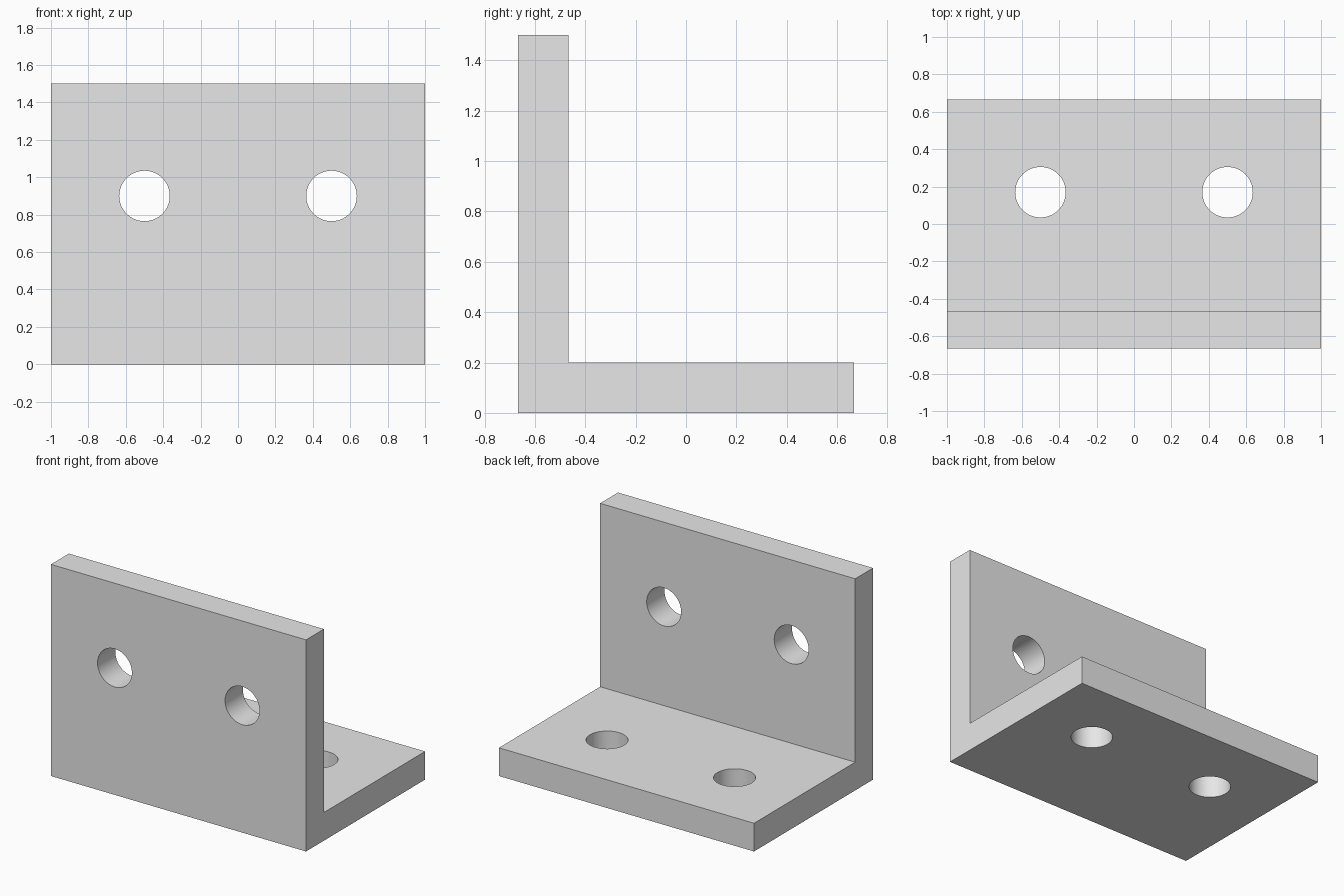
import bpy
import bmesh
import math
from mathutils import Matrix

if "Cube" in bpy.data.objects:
    bpy.data.objects.remove(bpy.data.objects["Cube"], do_unlink=True)

WIDTH, DEPTH, HEIGHT, THICK = 2.0, 1.333, 1.5, 0.2
HOLE_RADIUS, HOLE_X = 0.135, 0.5
FRONT, BACK = -DEPTH / 2, DEPTH / 2

grey = bpy.data.materials.new("light_grey")
grey.use_nodes = True
colour = (0.8, 0.8, 0.8, 1)
grey.diffuse_color = colour
grey.node_tree.nodes["Principled BSDF"].inputs["Base Color"].default_value = colour


def make_object(name, bm):
    bmesh.ops.recalc_face_normals(bm, faces=bm.faces)
    mesh = bpy.data.meshes.new(name)
    bm.to_mesh(mesh)
    bm.free()
    mesh.materials.append(grey)
    obj = bpy.data.objects.new(name, mesh)
    bpy.context.collection.objects.link(obj)
    return obj


# L-shaped bracket: side profile extruded across the width
bm = bmesh.new()
profile = [(FRONT, 0), (BACK, 0), (BACK, THICK), (FRONT + THICK, THICK),
           (FRONT + THICK, HEIGHT), (FRONT, HEIGHT)]
face = bm.faces.new([bm.verts.new((-WIDTH / 2, y, z)) for y, z in profile])
side = bmesh.ops.extrude_face_region(bm, geom=[face])["geom"]
bmesh.ops.translate(bm, vec=(WIDTH, 0, 0),
                    verts=[v for v in side if isinstance(v, bmesh.types.BMVert)])
bracket = make_object("angle_bracket", bm)

# Bolt hole cutters: two through the upright, two through the base
bm = bmesh.new()
upright = Matrix.Translation((0, FRONT + THICK / 2, 0.9)) @ Matrix.Rotation(math.pi / 2, 4, "X")
base = Matrix.Translation((0, 0.17, THICK / 2))
for x in (-HOLE_X, HOLE_X):
    for placing in (upright, base):
        bmesh.ops.create_cone(bm, cap_ends=True, segments=64, radius1=HOLE_RADIUS,
                              radius2=HOLE_RADIUS, depth=THICK * 2,
                              matrix=Matrix.Translation((x, 0, 0)) @ placing)
cutter = make_object("bolt_hole_cutter", bm)
cutter.hide_render = True
cutter.hide_viewport = True

holes = bracket.modifiers.new("bolt_holes", "BOOLEAN")
holes.operation = "DIFFERENCE"
holes.solver = "EXACT"
holes.object = cutter

# Apply the cut, then smooth the hole walls and keep the edges sharp
bpy.ops.object.select_all(action="DESELECT")
bpy.context.view_layer.objects.active = bracket
bracket.select_set(True)
bpy.ops.object.modifier_apply(modifier=holes.name)
bpy.data.objects.remove(cutter, do_unlink=True)
bpy.ops.object.shade_smooth_by_angle(angle=math.radians(30))
